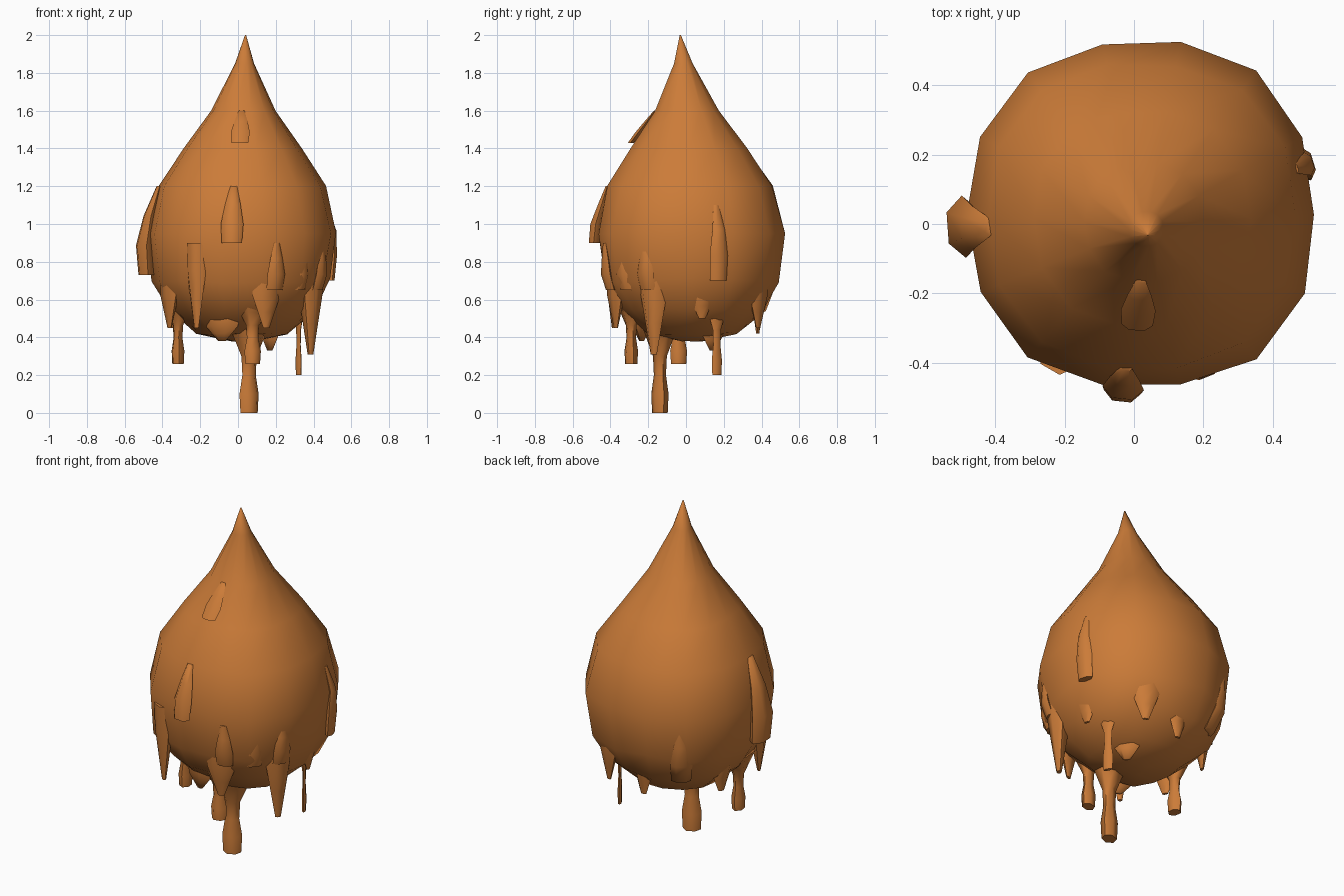
import bpy, bmesh, math, random
from mathutils import Vector

random.seed(4)
if "Cube" in bpy.data.objects:
    bpy.data.objects.remove(bpy.data.objects["Cube"])

caramel = bpy.data.materials.new("caramel_brown")
caramel.use_nodes = True
colour = (0.6, 0.2, 0.04, 1)
caramel.diffuse_color = colour
caramel.node_tree.nodes["Principled BSDF"].inputs["Base Color"].default_value = colour

# Teardrop outline: height and radius
PROFILE = [(0.38, 0.06), (0.42, 0.24), (0.55, 0.39), (0.7, 0.47), (0.95, 0.5),
           (1.2, 0.44), (1.4, 0.31), (1.6, 0.17), (1.85, 0.05), (2, 0.003)]


def body_centre(z):
    """The axis bends forward near the tip."""
    rise = max(0, z / 2) ** 4
    return Vector((0.02 + 0.02 * rise, 0.03 - 0.06 * rise, z))


def surface_reach(z):
    """Radius of the body at a given height."""
    for (low, narrow), (high, wide) in zip(PROFILE, PROFILE[1:]):
        if low <= z <= high:
            return narrow + (wide - narrow) * (z - low) / (high - low)
    return 0


def loft(name, rings, sharp_angle):
    """Skin a list of equal rings of points and cap both ends."""
    bm = bmesh.new()
    loops = [[bm.verts.new(point) for point in ring] for ring in rings]
    for lower, upper in zip(loops, loops[1:]):
        for i in range(len(lower)):
            bm.faces.new((lower[i - 1], lower[i], upper[i], upper[i - 1]))
    bm.faces.new(loops[0])
    bm.faces.new(loops[-1])
    bmesh.ops.recalc_face_normals(bm, faces=bm.faces)
    mesh = bpy.data.meshes.new(name)
    bm.to_mesh(mesh)
    bm.free()
    mesh.materials.append(caramel)
    part = bpy.data.objects.new(name, mesh)
    bpy.context.collection.objects.link(part)
    bpy.ops.object.select_all(action='DESELECT')
    part.select_set(True)
    bpy.context.view_layer.objects.active = part
    bpy.ops.object.shade_smooth_by_angle(angle=math.radians(sharp_angle))


def build_body(sides=14):
    """Lumpy teardrop, slightly squared in plan."""
    rings = []
    for z, radius in PROFILE:
        lump = 0.03 if z < 0.8 else 0.01
        ring = []
        for side in range(sides):
            turn = math.tau * side / sides
            swell = 1 + 0.03 * (1 - math.cos(4 * turn)) + random.uniform(-lump, lump)
            around = Vector((math.cos(turn), math.sin(turn), 0))
            sag = Vector((0, 0, random.uniform(-lump, lump) * radius))
            ring.append(body_centre(z) + around * radius * swell + sag)
        rings.append(ring)
    loft("teardrop_body", rings, 80)


# Relative widths from the top of a drip to its lower end
HANGING = (2.4, 1.6, 0.8, 0.7, 1, 0.9)
POINTED = (1.4, 1.3, 0.8, 0.3)
FLAP = (0.3, 0.7, 1, 0.9)


def drip(name, degrees, top, bottom, width, shape, reach=None, flat=0.5, sides=6):
    """Run of syrup that hangs at a fixed reach, or clings to the body."""
    turn = math.radians(degrees)
    out = Vector((math.cos(turn), math.sin(turn), 0))
    across = Vector((-out.y, out.x, 0))
    rings = []
    for i, scale in enumerate(shape):
        fall = i / (len(shape) - 1)
        z = top + (bottom - top) * fall
        if reach:
            middle = out * reach + Vector((0, 0, z))
        else:
            middle = body_centre(z) + out * (surface_reach(z) + width * fall / 3)
        ring = []
        for side in range(sides):
            spin = math.tau * side / sides
            offset = across * math.cos(spin) + out * flat * math.sin(spin)
            ring.append(middle + offset * width * scale)
        rings.append(ring)
    loft(name, rings, 70)


build_body()

# Long hanging drips
drip("main_drip", -67, 0.5, 0, 0.055, HANGING, reach=0.15, flat=0.8)
drip("front_drip", -75, 0.6, 0.26, 0.045, HANGING, reach=0.3, flat=0.8)
drip("right_drip", 187, 0.6, 0.26, 0.045, HANGING, reach=0.32, flat=0.8)
drip("thin_left_drip", 27, 0.6, 0.2, 0.03, HANGING, reach=0.36, flat=0.4)
drip("front_left_drip", -24, 0.8, 0.31, 0.06, POINTED, reach=0.42, flat=0.8)
drip("front_right_drip", -120, 0.9, 0.45, 0.045, POINTED, reach=0.44, flat=0.8)

# Flaps clinging to the sides
drip("right_flap", 184, 1.2, 0.73, 0.09, FLAP, flat=0.6)
drip("left_flap", 17, 1.1, 0.7, 0.05, FLAP)
drip("front_flap", -96, 1.2, 0.9, 0.06, FLAP, flat=0.6)
drip("back_flap", 126, 0.9, 0.55, 0.06, FLAP)
drip("upper_front_flap", -93, 1.6, 1.43, 0.05, FLAP, flat=0.4)
for name, degrees in (("outer", -30), ("middle", -49), ("inner", -68)):
    drip(name + "_front_left_flap", degrees, 0.9, 0.65, 0.05, FLAP)

# Short pointed drips along the lower edge
drip("back_left_short_drip", 58, 0.7, 0.45, 0.06, POINTED, reach=0.45)
drip("back_short_drip", 88, 0.7, 0.42, 0.06, POINTED, reach=0.38)
drip("left_short_drip", 12, 0.7, 0.5, 0.06, POINTED, reach=0.41)
drip("front_edge_short_drip", -68, 0.7, 0.45, 0.06, POINTED, reach=0.4)
drip("side_short_drip", 155, 0.7, 0.45, 0.06, POINTED, reach=0.38)
drip("right_edge_short_drip", 205, 0.7, 0.45, 0.06, POINTED, reach=0.4)
drip("inner_back_short_drip", 40, 0.5, 0.33, 0.07, POINTED, reach=0.22)
drip("inner_front_short_drip", -110, 0.5, 0.38, 0.07, POINTED, reach=0.25)
